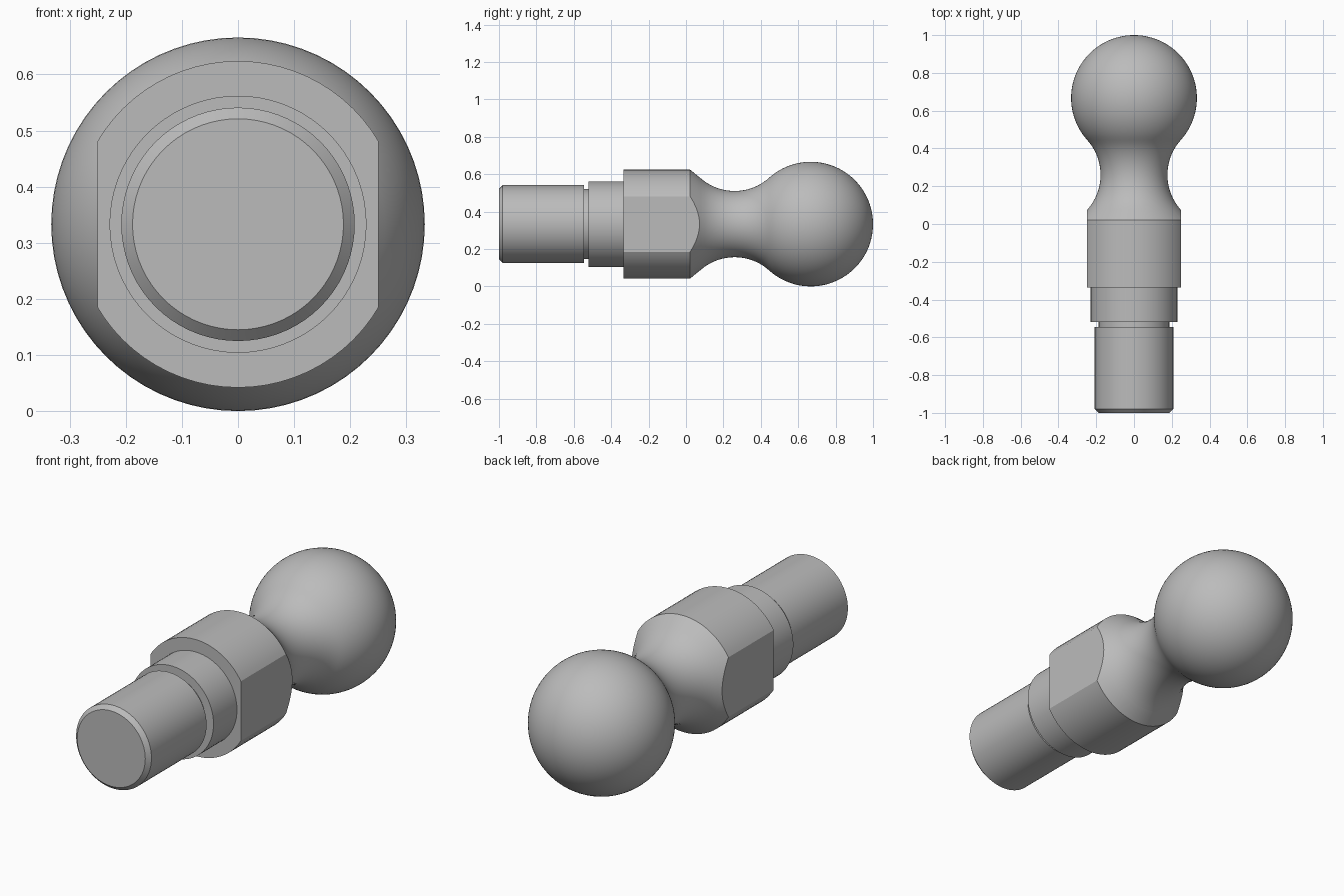
import bpy, bmesh
from math import sin, cos, radians, atan2, pi, hypot
from mathutils import Vector

cube = bpy.data.objects.get("Cube")
if cube:
    bpy.data.objects.remove(cube, do_unlink=True)

steel = bpy.data.materials.new("grey steel")
steel.use_nodes = True
GREY = (0.5, 0.5, 0.5, 1)
steel.diffuse_color = GREY
steel.node_tree.nodes["Principled BSDF"].inputs["Base Color"].default_value = GREY

BALL_R = 0.333
AXIS_Z = BALL_R
BALL_Y = 1 - BALL_R
NECK_Y, NECK_R, FILLET = 0.26, 0.177, 0.276
CONE = radians(40)
FLAT_X = 0.25


def revolve(name, profile, flats=False):
    """Turn (y, radius) points around the long axis; optionally mill two side flats."""
    bm = bmesh.new()
    verts = [bm.verts.new((0, y, r)) for y, r in profile]
    edges = [bm.edges.new(pair) for pair in zip(verts, verts[1:])]
    bmesh.ops.spin(bm, geom=verts + edges, cent=(0, 0, 0), axis=(0, 1, 0),
                   angle=2 * pi, steps=72)
    bmesh.ops.remove_doubles(bm, verts=bm.verts[:], dist=0.0002)
    if flats:
        for side in (-1, 1):
            cut = bmesh.ops.bisect_plane(
                bm, geom=bm.verts[:] + bm.edges[:] + bm.faces[:],
                plane_co=(side * FLAT_X, 0, 0), plane_no=(side, 0, 0), clear_outer=True)
            rim = [e for e in cut["geom_cut"] if isinstance(e, bmesh.types.BMEdge)]
            bmesh.ops.edgeloop_fill(bm, edges=rim)
    bmesh.ops.recalc_face_normals(bm, faces=bm.faces[:])
    bmesh.ops.translate(bm, verts=bm.verts[:], vec=Vector((0, 0, AXIS_Z)))
    mesh = bpy.data.meshes.new(name)
    bm.to_mesh(mesh)
    bm.free()
    mesh.materials.append(steel)
    obj = bpy.data.objects.new(name, mesh)
    bpy.context.collection.objects.link(obj)
    bpy.ops.object.select_all(action='DESELECT')
    obj.select_set(True)
    bpy.context.view_layer.objects.active = obj
    bpy.ops.object.shade_smooth_by_angle(angle=radians(25))
    return obj


# Chamfered shank, relief groove and collar
revolve("shank_and_collar", [
    (-1, 0), (-1, 0.188), (-0.98, 0.208), (-0.545, 0.208), (-0.545, 0.187),
    (-0.52, 0.187), (-0.52, 0.229), (-0.335, 0.229)])

# Neck arc runs from the cone to the point where it touches the ball
fillet_r = NECK_R + FILLET
touch = atan2(BALL_Y - NECK_Y, fillet_r)
N = 20
neck = []
for i in range(N + 1):
    a = -CONE + (touch + CONE) * i / N
    neck.append((NECK_Y + FILLET * sin(a), fillet_r - FILLET * cos(a)))

# Wrench body with two flats and a conical shoulder
revolve("wrench_body", [(-0.335, 0.229), (-0.335, 0.291), (0.022, 0.291), neck[0]],
        flats=True)

# Ball profile continues from the neck to the far pole
start = atan2(fillet_r, NECK_Y - BALL_Y)
M = 36
ball = [(BALL_Y + BALL_R * cos(start * (1 - i / M)), BALL_R * sin(start * (1 - i / M)))
        for i in range(1, M + 1)]
revolve("neck_and_ball", neck + ball)
